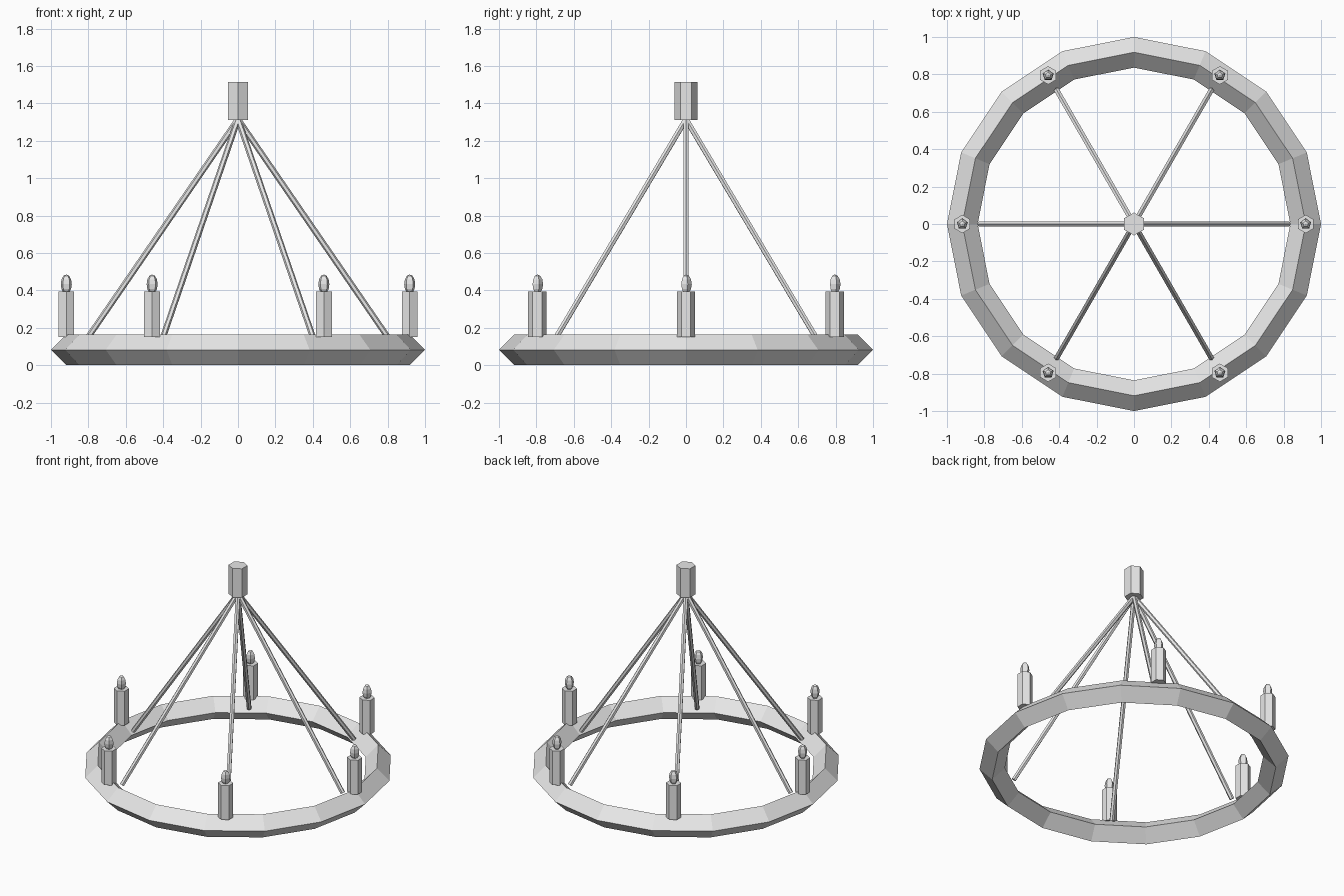
import bpy
from math import cos, sin, pi, atan2, hypot, radians
from mathutils import Matrix, Vector

cube = bpy.data.objects.get("Cube")
if cube:
    bpy.data.objects.remove(cube, do_unlink=True)

RING_R = 0.918      # centre line of the ring
RING_T = 0.082      # half thickness of its diamond section
ARMS = 6

grey = bpy.data.materials.new("plain grey")
grey.use_nodes = True
grey.diffuse_color = (0.8, 0.8, 0.8, 1)
grey.node_tree.nodes["Principled BSDF"].inputs["Base Color"].default_value = (0.8, 0.8, 0.8, 1)


def finish(name):
    obj = bpy.context.object
    obj.name = name
    obj.data.materials.clear()
    obj.data.materials.append(grey)
    return obj


def prism(name, radius, bottom, top, x=0, y=0):
    """Upright six-sided prism."""
    bpy.ops.mesh.primitive_cylinder_add(vertices=6, radius=radius, depth=top - bottom,
                                        location=(x, y, (bottom + top) / 2))
    return finish(name)


# Ring with a diamond section
bpy.ops.mesh.primitive_torus_add(major_segments=16, minor_segments=4, major_radius=RING_R,
                                 minor_radius=RING_T, location=(0, 0, RING_T))
finish("ring")

# Hanging hub
prism("hub", 0.061, 1.31, 1.515)

# Rods, candles and flames around the ring
rod_top = Vector((0, 0, 1.315))
for i in range(ARMS):
    a = 2 * pi * i / ARMS
    x, y = RING_R * cos(a), RING_R * sin(a)

    foot_r, foot_z = 0.825, 0.115
    foot = Vector((foot_r * cos(a), foot_r * sin(a), foot_z))
    drop = rod_top.z - foot_z
    bpy.ops.mesh.primitive_cylinder_add(vertices=6, radius=0.016, depth=hypot(foot_r, drop))
    rod = finish(f"rod_{i + 1}")
    # One edge of the prism faces up
    rod.data.transform(Matrix.Rotation(radians(90), 4, 'Z'))
    rod.rotation_euler = (0, -atan2(foot_r, drop), a)
    rod.location = (rod_top + foot) / 2

    prism(f"candle_{i + 1}", 0.049, 0.15, 0.393, x, y)

    bpy.ops.mesh.primitive_uv_sphere_add(segments=5, ring_count=6, radius=1, location=(x, y, 0.433))
    flame = finish(f"flame_{i + 1}")
    flame.scale = (0.031, 0.031, 0.052)
